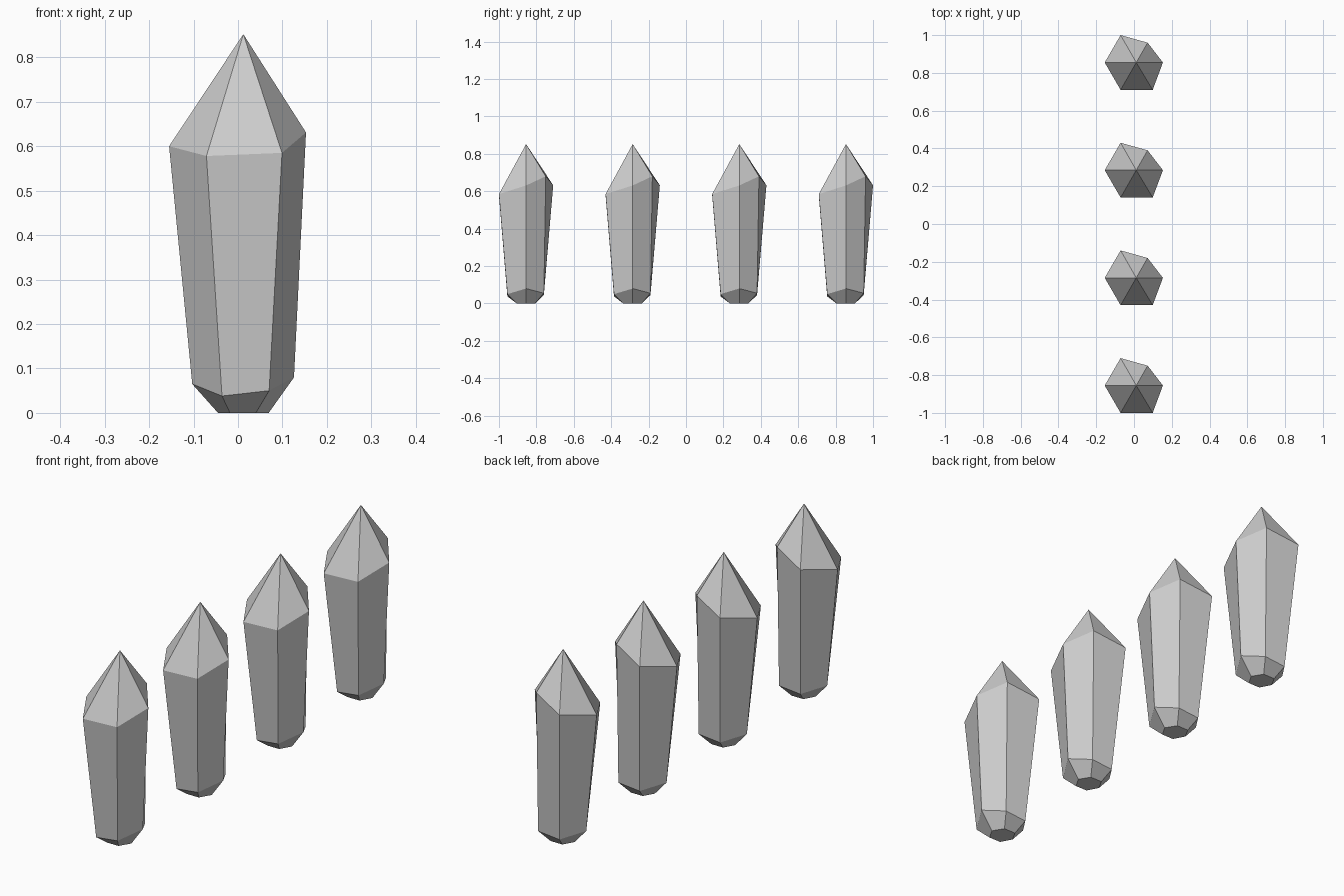
import bpy, bmesh

if "Cube" in bpy.data.objects:
    bpy.data.objects.remove(bpy.data.objects["Cube"])

# Hexagonal rings, ordered left, front-left, front-right, right, back-right, back-left
BASE = [(-.045, 0, 0), (-.018, -.05, 0), (.04, -.05, 0),
        (.069, 0, 0), (.04, .048, 0), (-.018, .048, 0)]
LOWER = [(-.103, 0, .065), (-.036, -.1, .038), (.07, -.1, .05),
         (.126, 0, .08), (.07, .095, .055), (-.036, .095, .045)]
SHOULDER = [(-.155, 0, .60), (-.071, -.145, .578), (.099, -.145, .585),
            (.153, 0, .631), (.072, .105, .68), (-.071, .145, .632)]
APEX = (.012, 0, .852)


def crystal_mesh():
    bm = bmesh.new()
    rings = [[bm.verts.new(p) for p in ring] for ring in (BASE, LOWER, SHOULDER)]
    tip = bm.verts.new(APEX)
    bm.faces.new(rings[0][::-1])
    for i in range(6):
        j = (i + 1) % 6
        for a, b in zip(rings, rings[1:]):
            bm.faces.new((a[i], a[j], b[j], b[i]))
        bm.faces.new((rings[2][i], rings[2][j], tip))
    bmesh.ops.recalc_face_normals(bm, faces=bm.faces)
    mesh = bpy.data.meshes.new("crystal")
    bm.to_mesh(mesh)
    bm.free()
    return mesh


# Row of four identical crystals
mesh = crystal_mesh()
for n in range(4):
    crystal = bpy.data.objects.new(f"crystal_{n + 1}", mesh)
    crystal.location.y = -.855 + n * .57
    bpy.context.collection.objects.link(crystal)
